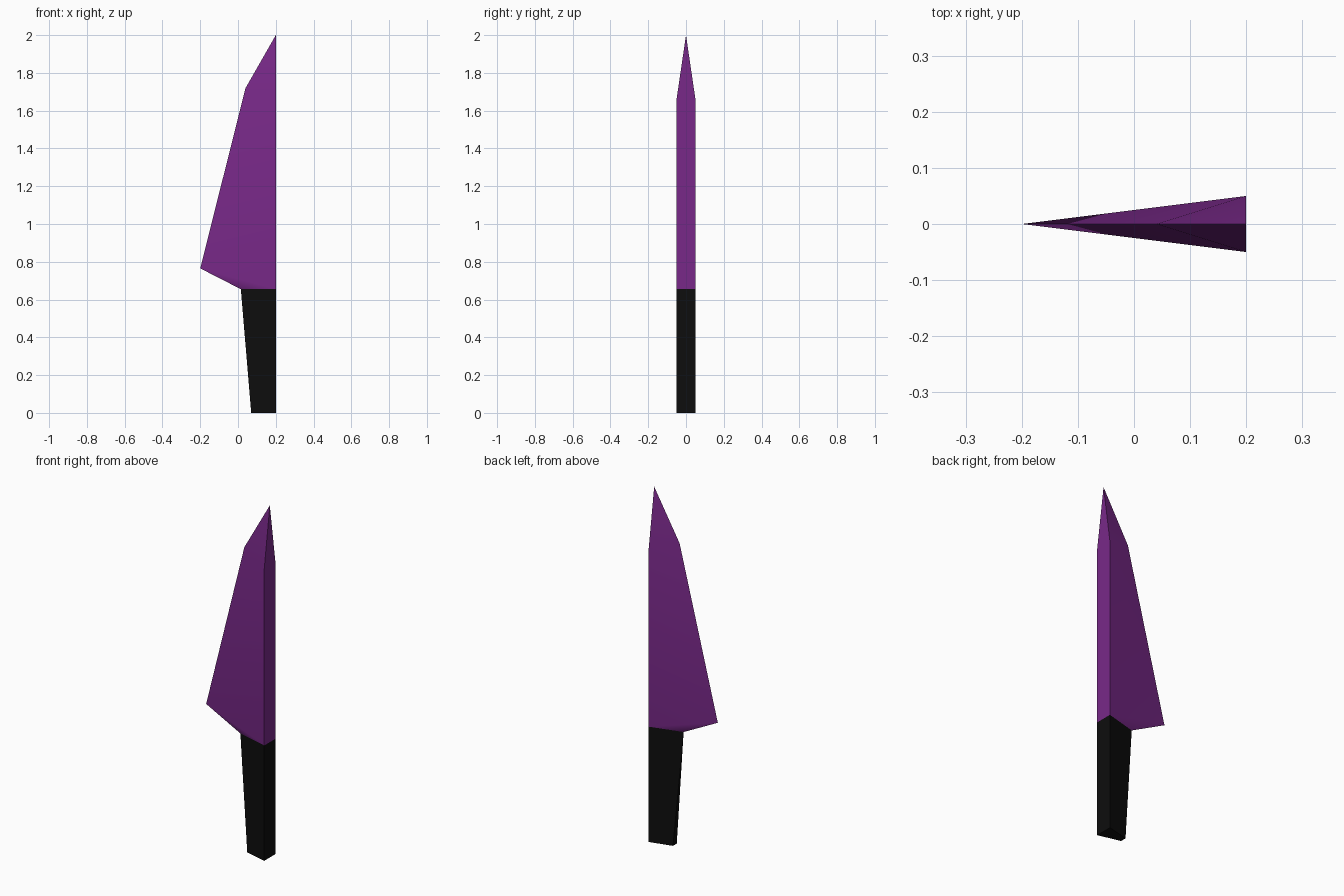
import bpy, bmesh, math

if "Cube" in bpy.data.objects:
    bpy.data.objects.remove(bpy.data.objects["Cube"])


def material(name, rgb):
    mat = bpy.data.materials.new(name)
    mat.diffuse_color = (*rgb, 1.0)
    mat.use_nodes = True
    mat.node_tree.nodes["Principled BSDF"].inputs["Base Color"].default_value = mat.diffuse_color
    return mat


def mirrored_solid(name, points, faces, mat):
    """Build a half solid (y >= 0), reflect it across y = 0 and weld the seam."""
    bm = bmesh.new()
    for side in (1, -1):
        verts = {k: bm.verts.new((x, side * y, z)) for k, (x, y, z) in points.items()}
        for face in faces:
            bm.faces.new([verts[k] for k in face.split()])
    bmesh.ops.remove_doubles(bm, verts=bm.verts, dist=0.0005)
    bmesh.ops.recalc_face_normals(bm, faces=bm.faces)
    mesh = bpy.data.meshes.new(name)
    bm.to_mesh(mesh)
    bm.free()
    mesh.materials.append(mat)
    obj = bpy.data.objects.new(name, mesh)
    bpy.context.collection.objects.link(obj)
    bpy.ops.object.select_all(action='DESELECT')
    obj.select_set(True)
    bpy.context.view_layer.objects.active = obj
    bpy.ops.object.shade_smooth_by_angle(angle=math.radians(30))
    return obj


JOINT = 0.655      # height where blade meets handle
BACK = 0.2         # x of the flat spine
HALF = 0.05        # half thickness at the spine

# Wedge blade: sharp cutting edge at y = 0, thick flat spine, pointed tip
mirrored_solid(
    "blade",
    {
        "heel": (-0.2, 0, 0.765),
        "shoulder": (0.04, 0, 1.72),
        "tip": (BACK, 0, 2.0),
        "spine_top": (BACK, HALF, 1.66),
        "spine_low": (BACK, HALF, JOINT),
        "spine_mid": (BACK, 0, JOINT),
        "front": (0.015, 0, JOINT),
    },
    [
        "heel shoulder spine_top spine_low",
        "shoulder tip spine_top",
        "heel spine_low front",
        "spine_low spine_top tip spine_mid",
        "front spine_low spine_mid",
    ],
    material("blade_purple", (0.19, 0.022, 0.25)),
)

# Handle: wedge section whose front edge is cut back towards the butt
mirrored_solid(
    "handle",
    {
        "front": (0.015, 0, JOINT),
        "back": (BACK, HALF, JOINT),
        "mid": (BACK, 0, JOINT),
        "butt_front": (0.07, 0.017, 0),
        "butt_front_mid": (0.07, 0, 0),
        "butt_back": (BACK, HALF, 0),
        "butt_mid": (BACK, 0, 0),
    },
    [
        "front back butt_back butt_front",
        "front butt_front butt_front_mid",
        "back mid butt_mid butt_back",
        "butt_front butt_back butt_mid butt_front_mid",
        "front mid back",
    ],
    material("handle_black", (0.004, 0.004, 0.004)),
)
